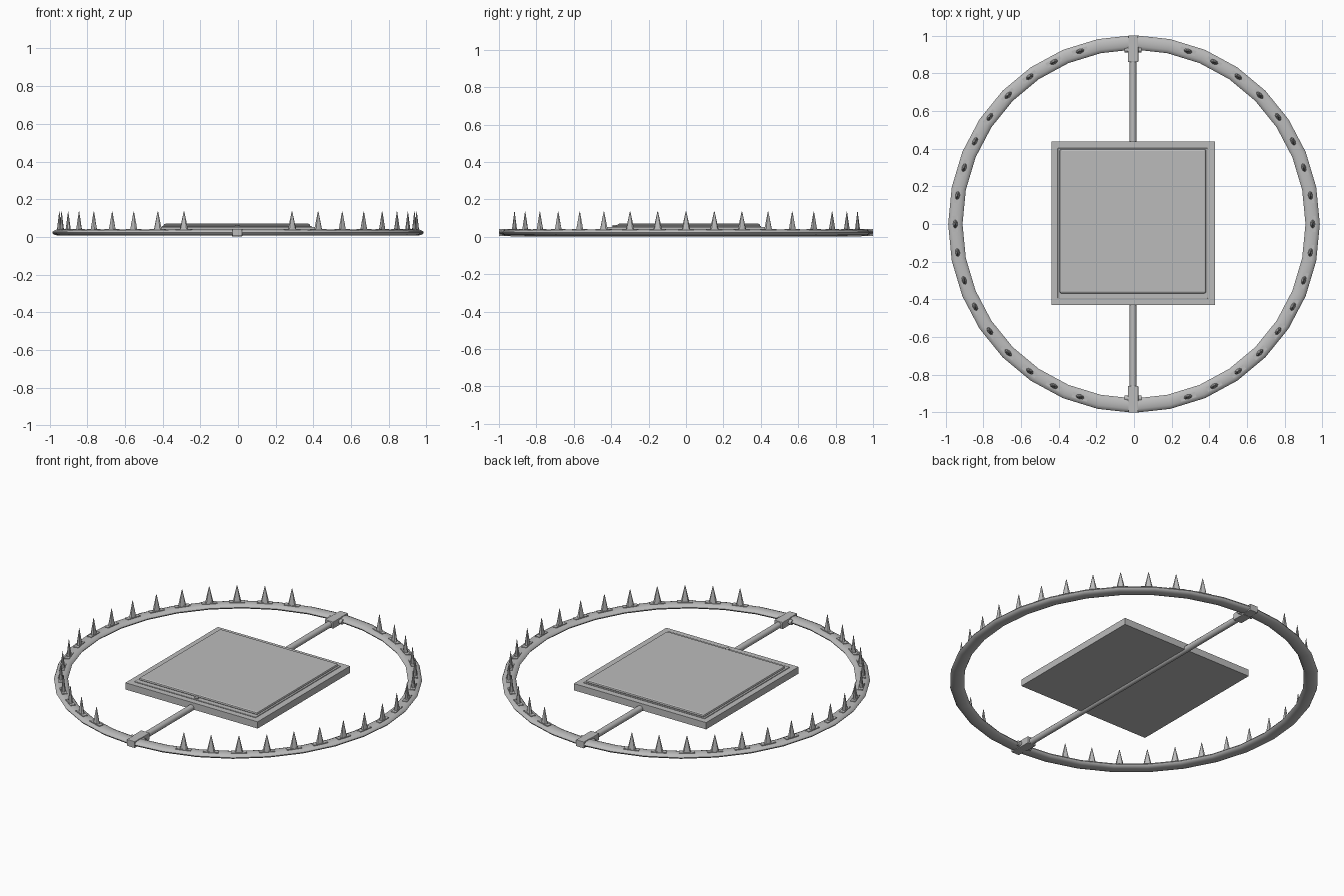
import bpy, bmesh
from math import sin, cos, pi, radians
from mathutils import Matrix, Vector

cube = bpy.data.objects.get("Cube")
if cube:
    bpy.data.objects.remove(cube)

steel = bpy.data.materials.new("grey_steel")
steel.use_nodes = True
grey = (0.5, 0.5, 0.5, 1)
steel.diffuse_color = grey
steel.node_tree.nodes["Principled BSDF"].inputs["Base Color"].default_value = grey

RX, RY = 0.948, 0.962      # centre line of the jaws
RING_Z = 0.023


def finish(bm, name, smooth=True, bevel=0):
    bmesh.ops.recalc_face_normals(bm, faces=bm.faces)
    mesh = bpy.data.meshes.new(name)
    bm.to_mesh(mesh)
    bm.free()
    mesh.materials.append(steel)
    ob = bpy.data.objects.new(name, mesh)
    bpy.context.collection.objects.link(ob)
    if bevel:
        mod = ob.modifiers.new("bevel", 'BEVEL')
        mod.width, mod.segments = bevel, 2
    if smooth:
        bpy.ops.object.select_all(action='DESELECT')
        ob.select_set(True)
        bpy.context.view_layer.objects.active = ob
        bpy.ops.object.shade_smooth_by_angle(angle=radians(35))
    return ob


def box(name, x, y, z, bevel=0):
    """Box from (min, max) ranges."""
    bm = bmesh.new()
    size = [b - a for a, b in (x, y, z)]
    mid = [(a + b) / 2 for a, b in (x, y, z)]
    bmesh.ops.create_cube(bm, size=1, matrix=Matrix.Translation(mid) @ Matrix.Diagonal((*size, 1)))
    return finish(bm, name, False, bevel)


def rod(name, centre, radius, length, axis, sides=12):
    bm = bmesh.new()
    turn = Matrix.Rotation(pi / 2, 4, 'Y' if axis == 'X' else 'X') if axis != 'Z' else Matrix()
    bmesh.ops.create_cone(bm, cap_ends=True, segments=sides, radius1=radius, radius2=radius,
                          depth=length, matrix=Matrix.Translation(centre) @ turn)
    return finish(bm, name)


def jaw(name, side):
    """Half ring swept from a flattened round section."""
    bm = bmesh.new()
    rings = []
    for i in range(17):
        a = radians(-90 + 11.25 * i)
        loop = []
        for k in range(12):
            t = 2 * pi * k / 12
            off = 0.038 * cos(t)
            x = max((RX + off) * cos(a), 0.018)
            loop.append(bm.verts.new((side * x, (RY + off) * sin(a), RING_Z + 0.016 * sin(t))))
        rings.append(loop)
    for a, b in zip(rings, rings[1:]):
        for k in range(12):
            n = (k + 1) % 12
            bm.faces.new((a[k], a[n], b[n], b[k]))
    bm.faces.new(rings[0])
    bm.faces.new(rings[-1])
    finish(bm, name)


def teeth(name, side):
    """Pointed teeth, each on a small foot set into the jaw."""
    bm = bmesh.new()
    for i in range(-8, 9):
        a = radians(9.05 * i)
        place = (Matrix.Translation((side * RX * cos(a), RY * sin(a), 0))
                 @ Matrix.Rotation(side * a, 4, 'Z'))
        bmesh.ops.create_cube(bm, size=1, matrix=place @ Matrix.Translation((0, 0, 0.036))
                              @ Matrix.Diagonal((0.028, 0.084, 0.012, 1)))
        bmesh.ops.create_cone(bm, cap_ends=True, segments=8, radius1=1, radius2=0.06, depth=0.1,
                              matrix=place @ Matrix.Translation((0, 0, 0.086))
                              @ Matrix.Diagonal((0.013, 0.024, 1, 1)))
    finish(bm, name)


# Jaws and teeth
for label, side in (("left", 1), ("right", -1)):
    jaw(label + "_jaw", side)
    teeth(label + "_teeth", side)

# Cross rod with a hinge at each end
rod("cross_rod", (-0.005, 0, 0.02), 0.018, 1.84, 'Y')
for label, s in (("back", 1), ("front", -1)):
    def span(a, b):
        return tuple(sorted((s * a, s * b)))
    box(label + "_hinge_block", (-0.033, 0.023), span(0.86, 0.94), (0.002, 0.043), 0.003)
    box(label + "_hinge_tongue", (-0.03, 0.022), span(0.93, 1.0), (0.004, 0.043), 0.003)
    rod(label + "_hinge_pin", (-0.005, s * 0.925, 0.022), 0.014, 0.092, 'X')

# Trigger plate: slab, thin step and rounded pan
box("plate_slab", (-0.438, 0.43), (-0.43, 0.437), (0.012, 0.052))
box("plate_step", (-0.405, 0.393), (-0.395, 0.402), (0.05, 0.057), 0.003)
box("plate_pan", (-0.395, 0.383), (-0.368, 0.397), (0.05, 0.07), 0.011)
rod("plate_stud", (-0.005, -0.381, 0.058), 0.012, 0.012, 'Z')
